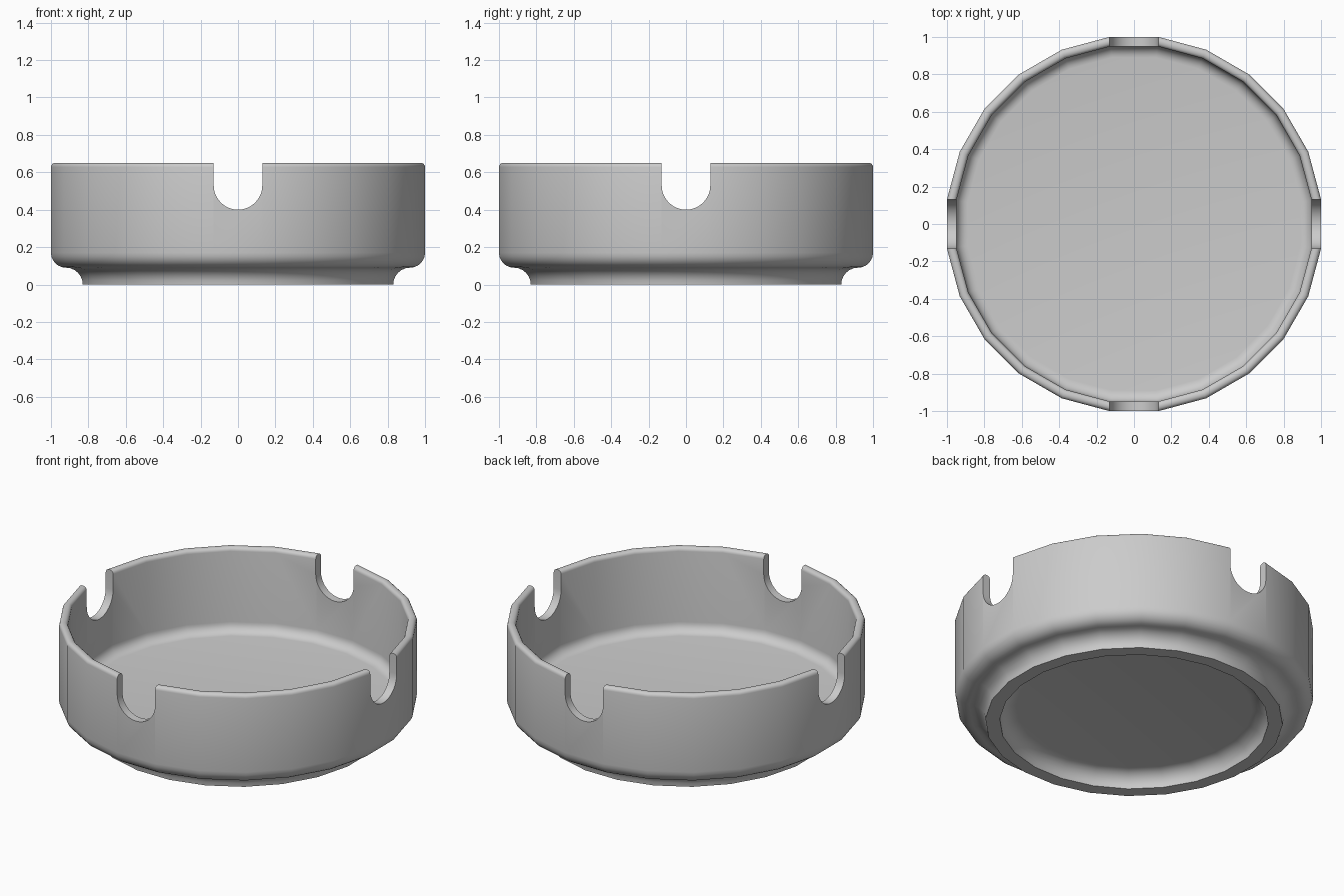
import bpy, bmesh
from math import sin, cos, pi, radians

if "Cube" in bpy.data.objects:
    bpy.data.objects.remove(bpy.data.objects["Cube"])

SIDES = 24
STEP = 2 * pi / SIDES


def arc(cx, cz, r, a0, a1, n=6):
    """Points of a circular arc in the (radius, z) plane, angles in degrees."""
    return [(cx + r * cos(radians(a0 + (a1 - a0) * i / n)),
             cz + r * sin(radians(a0 + (a1 - a0) * i / n))) for i in range(n + 1)]


def make_object(name, bm):
    bmesh.ops.recalc_face_normals(bm, faces=bm.faces[:])
    mesh = bpy.data.meshes.new(name)
    bm.to_mesh(mesh)
    bm.free()
    obj = bpy.data.objects.new(name, mesh)
    bpy.context.collection.objects.link(obj)
    return obj


# Cross-section from the recessed underside, around the foot and wall, to the floor
profile = (arc(0.66, 0.0, 0.09, 90, 0)           # hollow inside the foot
           + arc(0.92, 0.0, 0.09, 180, 90)       # cove outside the foot
           + arc(0.92, 0.17, 0.08, -90, 0)[1:]   # rounded lower edge
           + arc(0.978, 0.628, 0.022, 0, 90, 4)  # outer rim
           + arc(0.972, 0.628, 0.022, 90, 180, 4)  # inner rim
           + arc(0.89, 0.19, 0.06, 0, -90))      # floor fillet

# Bowl: 24-sided revolve with a flat side facing each axis
bm = bmesh.new()
rings = []
for r, z in profile:
    rad = r / cos(STEP / 2)
    rings.append([bm.verts.new((rad * cos((i + 0.5) * STEP), rad * sin((i + 0.5) * STEP), z))
                  for i in range(SIDES)])
for a, b in zip(rings, rings[1:]):
    for i in range(SIDES):
        j = (i + 1) % SIDES
        bm.faces.new((a[i], a[j], b[j], b[i]))
bm.faces.new(rings[0])
bm.faces.new(rings[-1])
bowl = make_object("ashtray_bowl", bm)


# Rest notches: round-bottomed slots cut through along both axes
def notch_cutter(name, turn):
    bm = bmesh.new()
    outline = [(-0.13, 0.9)] + arc(0, 0.53, 0.13, 180, 360, 20) + [(0.13, 0.9)]
    face = bm.faces.new([bm.verts.new((x, -1.3, z)) for x, z in outline])
    ext = bmesh.ops.extrude_face_region(bm, geom=[face])
    bmesh.ops.translate(bm, vec=(0, 2.6, 0),
                        verts=[v for v in ext["geom"] if isinstance(v, bmesh.types.BMVert)])
    obj = make_object(name, bm)
    obj.rotation_euler.z = turn
    obj.hide_render = True
    return obj


bpy.context.view_layer.objects.active = bowl
for k in range(2):
    cutter = notch_cutter("notch_cutter_%d" % k, k * pi / 2)
    bpy.context.view_layer.update()
    mod = bowl.modifiers.new("notch", 'BOOLEAN')
    mod.operation = 'DIFFERENCE'
    mod.solver = 'EXACT'
    mod.object = cutter
    bpy.ops.object.modifier_apply(modifier=mod.name)
    bpy.data.objects.remove(cutter)

bpy.ops.object.select_all(action='DESELECT')
bowl.select_set(True)
bpy.ops.object.shade_smooth_by_angle(angle=radians(35))
